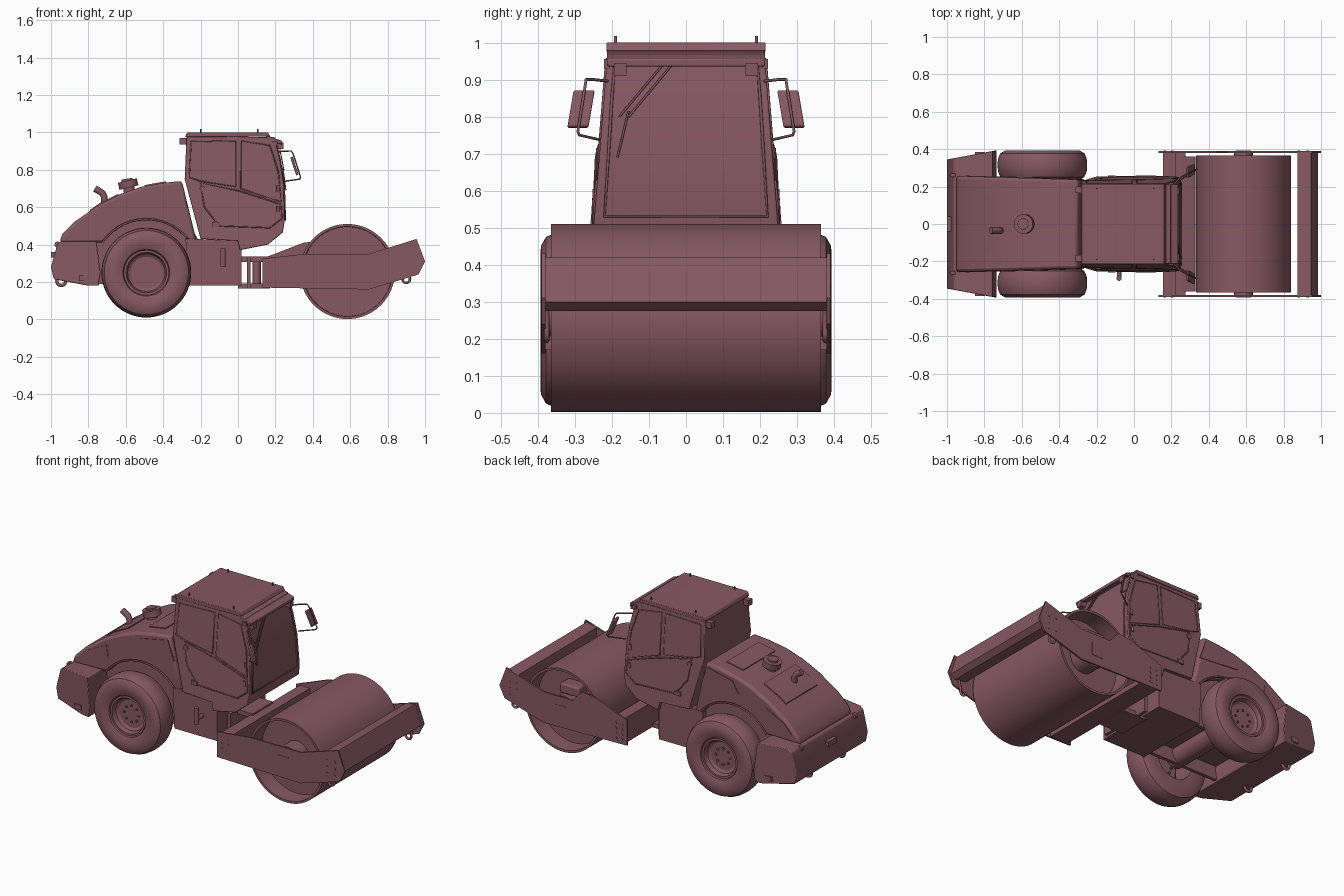
import bpy, bmesh, math
from mathutils import Vector, Matrix

old = bpy.data.objects.get("Cube")
if old:
    bpy.data.objects.remove(old, do_unlink=True)

COLOR = (0.24, 0.1, 0.12, 1)
paint = bpy.data.materials.new("dusty_rose")
paint.use_nodes = True
paint.diffuse_color = COLOR
bsdf = next(n for n in paint.node_tree.nodes if n.type == 'BSDF_PRINCIPLED')
bsdf.inputs["Base Color"].default_value = COLOR
made = []


def finish(name, bm, bevel=0):
    bmesh.ops.recalc_face_normals(bm, faces=bm.faces)
    me = bpy.data.meshes.new(name)
    bm.to_mesh(me)
    bm.free()
    me.materials.append(paint)
    ob = bpy.data.objects.new(name, me)
    bpy.context.collection.objects.link(ob)
    if bevel:
        m = ob.modifiers.new("Bevel", 'BEVEL')
        m.width, m.segments, m.limit_method = bevel, 2, 'ANGLE'
        m.angle_limit = math.radians(40)
    made.append(ob)


def prism(name, pts, y0, y1, bevel=0):
    """Side profile (x, z) extruded in y; y0 and y1 are numbers or functions of x, z."""
    bm = bmesh.new()
    rows = [[bm.verts.new((x, y(x, z) if callable(y) else y, z)) for x, z in pts] for y in (y0, y1)]
    for r in rows:
        bm.faces.new(r)
    n = len(pts)
    for i in range(n):
        j = (i + 1) % n
        bm.faces.new((rows[0][i], rows[0][j], rows[1][j], rows[1][i]))
    finish(name, bm, bevel)


def box(name, x0, x1, y0, y1, z0, z1, bevel=0):
    prism(name, [(x0, z0), (x1, z0), (x1, z1), (x0, z1)], y0, y1, bevel)


def lathe(name, profile, cx, cz, steps=64):
    """Profile of (radius, y) spun about the y axis."""
    bm = bmesh.new()
    vs = [bm.verts.new((r, y, 0)) for r, y in profile]
    es = [bm.edges.new(p) for p in zip(vs, vs[1:])]
    bmesh.ops.spin(bm, geom=vs + es, axis=(0, 1, 0), cent=(0, 0, 0), angle=2 * math.pi, steps=steps)
    bmesh.ops.remove_doubles(bm, verts=bm.verts, dist=1e-5)
    bmesh.ops.translate(bm, verts=bm.verts, vec=(cx, 0, cz))
    finish(name, bm)


def rod(name, a, b, r, n=24):
    a, b = Vector(a), Vector(b)
    bm = bmesh.new()
    bmesh.ops.create_cone(bm, cap_ends=True, segments=n, radius1=r, radius2=r, depth=(b - a).length)
    bm.transform(Matrix.Translation((a + b) / 2) @ (b - a).to_track_quat('Z', 'Y').to_matrix().to_4x4())
    finish(name, bm)


def tube(name, pts, r, closed=False):
    cu = bpy.data.curves.new(name, 'CURVE')
    cu.dimensions, cu.bevel_depth, cu.bevel_resolution = '3D', r, 2
    cu.use_fill_caps = True
    sp = cu.splines.new('POLY')
    sp.points.add(len(pts) - 1)
    for p, c in zip(sp.points, pts):
        p.co = (*c, 1)
    sp.use_cyclic_u = closed
    cu.materials.append(paint)
    bpy.context.collection.objects.link(bpy.data.objects.new(name, cu))


def arc(cx, cz, r, a0, a1, n):
    angs = [math.radians(a0 + (a1 - a0) * i / n) for i in range(n + 1)]
    return [(cx + r * math.cos(a), cz + r * math.sin(a)) for a in angs]


SIDES = (("left", 1), ("right", -1))
WX, WZ, DX, DZ = -0.49, 0.25, 0.585, 0.256

# Hood with wheel arches
top = [(-0.955, 0.41), (-0.94, 0.455), (-0.87, 0.525), (-0.74, 0.615), (-0.63, 0.67), (-0.52, 0.708), (-0.4, 0.73), (-0.3, 0.74)]
hood_w = lambda x, z: 0.237 - 0.03 * (x + 0.28)
prism("hood", top + [(-0.222, 0.42)] + arc(WX, WZ, 0.28, 37, 145, 14),
      lambda x, z: -hood_w(x, z), hood_w, 0.015)


def hood_z(x):
    for (a, p), (b, q) in zip(top, top[1:]):
        if a <= x <= b:
            return p + (q - p) * (x - a) / (b - a)


for name, x0, x1 in (("rear_hatch", -0.79, -0.64), ("front_hatch", -0.5, -0.385)):
    xs = [x0 + (x1 - x0) * i / 6 for i in range(7)]
    prism(name, [(x, hood_z(x) + 0.006) for x in xs] + [(x, hood_z(x) - 0.01) for x in reversed(xs)], -0.155, 0.155)
for side, s in SIDES:
    skin = lambda d: (lambda x, z: s * (hood_w(x, z) + d))
    prism(side + "_vent_panel", [(-0.53, 0.61), (-0.49, 0.68), (-0.31, 0.715), (-0.27, 0.595)], skin(-0.01), skin(0.004))
    prism(side + "_rear_panel", [(-0.9, 0.46), (-0.85, 0.515), (-0.72, 0.58), (-0.71, 0.5), (-0.78, 0.45)], skin(-0.01), skin(0.003))
    tube(side + "_arch_trim", [(x, s * hood_w(x, z), z) for x, z in arc(WX, WZ, 0.285, 40, 145, 16)], 0.005)

# Air intake and exhaust
rod("intake_neck", (-0.58, 0, 0.67), (-0.584, 0, 0.715), 0.03)
rod("intake_cap", (-0.583, 0, 0.705), (-0.592, 0, 0.742), 0.052)
rod("intake_lid", (-0.592, 0, 0.74), (-0.594, 0, 0.752), 0.03)
tube("exhaust_pipe", [(-0.715, -0.035, 0.6), (-0.715, -0.035, 0.655), (-0.725, -0.035, 0.675), (-0.765, -0.035, 0.7)], 0.018)

# Rear chassis: engine block between two frame rails
frame_top = [(-0.215, 0.43), (-0.27, 0.53), (-0.4, 0.56), (-0.57, 0.55), (-0.68, 0.48), (-0.8, 0.42)]
prism("engine_block", [(-0.8, 0.27), (-0.2, 0.27)] + frame_top, -0.19, 0.19)
for side, s in SIDES:
    prism(side + "_frame_rail", [(-0.8, 0.19), (-0.2, 0.19)] + frame_top, s * 0.185, s * 0.205)
prism("centre_frame", [(-0.27, 0.18), (0.02, 0.18), (0.02, 0.42), (-0.22, 0.43), (-0.28, 0.43)], -0.235, 0.235)
rod("rear_axle", (WX, -0.24, WZ), (WX, 0.24, WZ), 0.06)

# Rear bumper, narrowing to the back
bump_w = lambda x, z: 0.345 + (x + 1) * 0.185
prism("rear_bumper", [(-1, 0.28), (-0.965, 0.405), (-0.94, 0.42), (-0.757, 0.42), (-0.735, 0.25), (-0.745, 0.18), (-0.8, 0.18), (-0.985, 0.215)],
      lambda x, z: -bump_w(x, z), bump_w, 0.004)
box("bumper_latch", -1.0, -0.97, -0.04, 0.04, 0.33, 0.36)
for side, s in SIDES:
    tube(side + "_tow_ring", [(x, s * 0.16, z) for x, z in arc(-0.945, 0.205, 0.024, 0, 330, 11)], 0.009, True)
    rod(side + "_bumper_pin", (-0.965, s * 0.25, 0.4), (-0.965, s * 0.27, 0.4), 0.016)
    box(side + "_bumper_plate", -0.85, -0.8, s * 0.36, s * 0.385, 0.205, 0.235)

# Rear wheels
tyre = [(0.12, 0.24), (0.19, 0.235), (0.224, 0.25), (0.237, 0.28), (0.24, 0.315), (0.237, 0.35), (0.225, 0.378),
        (0.2, 0.392), (0.16, 0.393), (0.125, 0.38), (0.12, 0.365)]
rim = [(0.12, 0.24), (0.12, 0.372), (0.108, 0.372), (0.1, 0.345), (0.085, 0.335), (0, 0.335)]
for side, s in SIDES:
    lathe(side + "_tyre", [(r, s * y) for r, y in tyre], WX, WZ)
    lathe(side + "_rim", [(r, s * y) for r, y in rim], WX, WZ, 48)
    for i, (x, z) in enumerate(arc(WX, WZ, 0.05, 0, 315, 7)):
        rod(f"{side}_wheel_nut_{i}", (x, s * 0.32, z), (x, s * 0.343, z), 0.007, 6)

# Cab with walls leaning inward
cab_w = lambda x, z: 0.248 - 0.08 * (z - 0.52)
prism("cab", [(-0.275, 0.98), (-0.285, 0.75), (-0.2, 0.43), (0.0, 0.42), (0.01, 0.37), (0.16, 0.4), (0.24, 0.465),
              (0.25, 0.53), (0.245, 0.72), (0.225, 0.85), (0.195, 0.975)], lambda x, z: -cab_w(x, z), cab_w, 0.004)
prism("roof", [(-0.283, 0.975), (-0.275, 0.995), (-0.265, 1.0), (0.16, 1.0), (0.172, 0.978)], -0.215, 0.215, 0.003)
prism("sun_visor", [(0.15, 0.985), (0.235, 0.955), (0.235, 0.935), (0.15, 0.96)], -0.213, 0.213, 0.003)
panes = {
    "rear_window": [(-0.25, 0.95), (-0.01, 0.955), (-0.01, 0.71), (-0.2, 0.74), (-0.26, 0.76)],
    "door_window": [(0.015, 0.955), (0.17, 0.93), (0.215, 0.79), (0.23, 0.63), (0.015, 0.7)],
    "door_panel": [(-0.2, 0.73), (0.015, 0.685), (0.23, 0.615), (0.235, 0.54), (0.17, 0.49), (-0.1, 0.5), (-0.18, 0.6)],
}
for side, s in SIDES:
    for name, pts in panes.items():
        prism(f"{side}_{name}", pts, lambda x, z: s * (cab_w(x, z) - 0.01), lambda x, z: s * (cab_w(x, z) + 0.002))
        tube(f"{side}_{name}_seal", [(x, s * (cab_w(x, z) + 0.001), z) for x, z in pts], 0.004, True)
    box(side + "_door_handle", -0.14, -0.1, s * 0.24, s * 0.258, 0.495, 0.52)
    rod(side + "_door_lock", (-0.19, s * 0.22, 0.7), (-0.19, s * 0.243, 0.7), 0.015)
    for z in (0.59, 0.7):
        rod(f"{side}_hinge_{z}", (0.215, s * (cab_w(0, z) + 0.002), z - 0.015), (0.215, s * (cab_w(0, z) + 0.002), z + 0.015), 0.008)
    # Lamps, roof pins and mirrors
    box(side + "_front_lamp", 0.2, 0.242, s * 0.16, s * 0.195, 0.91, 0.945)
    box(side + "_rear_work_lamp", -0.312, -0.275, s * 0.165, s * 0.2, 0.935, 0.97)
    box(side + "_marker_lamp", 0.185, 0.21, s * 0.205, s * 0.222, 0.93, 0.955)
    for x in (-0.2, 0.105):
        rod(f"{side}_roof_pin_{x}", (x, s * 0.19, 0.99), (x, s * 0.19, 1.018), 0.004)
    tube(side + "_mirror_arm", [(0.205, s * 0.205, 0.895), (0.25, s * 0.25, 0.9), (0.285, s * 0.27, 0.9), (0.295, s * 0.272, 0.885),
         (0.335, s * 0.292, 0.76), (0.33, s * 0.288, 0.75), (0.245, s * 0.235, 0.738)], 0.004)
    prism(side + "_mirror", [(0.28, 0.865), (0.292, 0.872), (0.324, 0.775), (0.312, 0.768)],
          lambda x, z: s * (0.255 - (z - 0.82) * 0.17), lambda x, z: s * (0.312 - (z - 0.82) * 0.17), 0.004)

# Windshield seal and wiper
tube("windshield_seal", [(0.253, -0.22, 0.53), (0.247, -0.208, 0.72), (0.226, -0.2, 0.85), (0.205, -0.193, 0.94),
     (0.205, 0.193, 0.94), (0.226, 0.2, 0.85), (0.247, 0.208, 0.72), (0.253, 0.22, 0.53)], 0.004, True)
for i, d in enumerate((0, 0.025)):
    tube(f"wiper_arm_{i}", [(0.215, -0.05 + d, 0.955), (0.245, -0.18 + d, 0.8)], 0.003)
tube("wiper_blade", [(0.24, -0.155, 0.815), (0.256, -0.185, 0.69)], 0.003)
rod("frame_handle", (-0.08, -0.29, 0.28), (-0.08, -0.29, 0.38), 0.014)
rod("handle_bracket", (-0.08, -0.22, 0.31), (-0.08, -0.29, 0.31), 0.012)

# Articulated hitch
for name, z in (("lower", 0.165), ("upper", 0.308)):
    box(name + "_hitch_lug", 0.0, 0.17, -0.1, 0.1, z, z + 0.027)
rod("hitch_pin", (0.1, 0, 0.165), (0.1, 0, 0.335), 0.022)
box("hitch_plate", 0.048, 0.068, -0.17, 0.17, 0.165, 0.335)

# Drum: hollow shell with recessed ends
shell = [(0, 0.26), (0.238, 0.26), (0.24, 0.365), (0.254, 0.365)]
lathe("drum", shell + [(r, -y) for r, y in reversed(shell)], DX, DZ, 96)
box("drum_motor", DX - 0.09, DX + 0.04, 0.25, 0.34, DZ + 0.09, DZ + 0.15, 0.01)

# Front yoke: side plates and cross beams
near = [(0.13, 0.17), (0.13, 0.325), (0.36, 0.35), (0.7, 0.35), (0.955, 0.43), (1.0, 0.31), (0.965, 0.24), (0.7, 0.16)]
far = near[:2] + [(0.35, 0.41), (0.44, 0.42), (0.5, 0.35)] + near[3:]
for side, s in SIDES:
    prism(side + "_yoke_plate", far if s > 0 else near, s * 0.38, s * 0.39)
    rod(side + "_drum_hub", (DX, s * 0.25, DZ), (DX, s * 0.355, DZ), 0.085)
    rod(side + "_drum_axle", (DX, s * 0.35, DZ), (DX, s * 0.385, DZ), 0.05)
    box(side + "_hub_block", DX - 0.04, DX + 0.04, s * 0.385, s * 0.392, DZ - 0.04, DZ + 0.04)
    bolts = [(x, z) for x in (0.165, 0.205) for z in (0.2, 0.23, 0.26, 0.29)] + [(x, z) for x in (0.88, 0.93) for z in (0.27, 0.31, 0.35)]
    for i, (x, z) in enumerate(bolts):
        rod(f"{side}_yoke_bolt_{i}", (x, s * 0.385, z), (x, s * 0.392, z), 0.008, 6)
    tube(side + "_front_hook", [(x, s * 0.376, z) for x, z in [(0.93, 0.28)] + arc(0.9, 0.215, 0.02, 30, -180, 7)], 0.007)
prism("front_beam", [(0.875, 0.405), (0.945, 0.42), (0.985, 0.3), (0.955, 0.275), (0.875, 0.29)], -0.38, 0.38)
box("rear_beam", 0.155, 0.225, -0.38, 0.38, 0.17, 0.325)
box("rear_beam_shelf", 0.22, 0.275, -0.38, 0.38, 0.17, 0.2)
prism("drum_scraper", [(0.255, 0.2), (0.275, 0.2), (0.33, 0.235), (0.325, 0.245)], -0.36, 0.36)

# Smooth round parts, keep hard edges
bpy.ops.object.select_all(action='DESELECT')
for ob in made:
    ob.select_set(True)
bpy.context.view_layer.objects.active = made[0]
bpy.ops.object.shade_smooth_by_angle(angle=math.radians(32))
